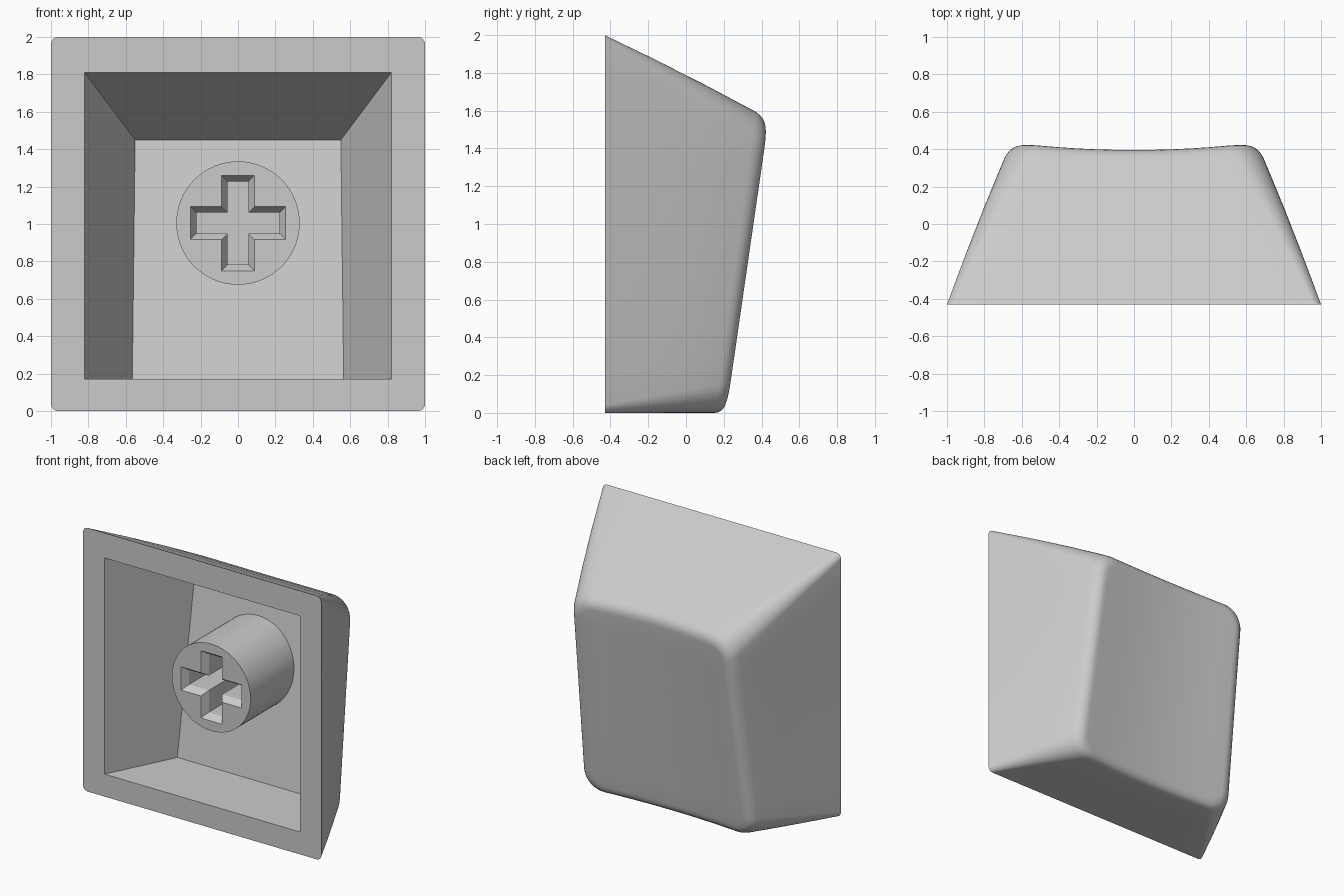
import bpy, bmesh
from math import sin, cos, pi

cube = bpy.data.objects.get("Cube")
if cube:
    bpy.data.objects.remove(cube, do_unlink=True)

FRONT = -0.43        # plane of the open rim
SIDE_STEPS, ARC_STEPS = 10, 8

plastic = bpy.data.materials.new("grey plastic")
plastic.use_nodes = True
grey = (0.6, 0.6, 0.6, 1)
plastic.diffuse_color = grey
plastic.node_tree.nodes["Principled BSDF"].inputs["Base Color"].default_value = grey


def lerp(a, b, t):
    return a + (b - a) * t


def rounded_rect(hw, z0, z1, r):
    """Closed outline in x and z, with subdivided straight sides."""
    corners = [(hw - r, z1 - r), (r - hw, z1 - r), (r - hw, z0 + r), (hw - r, z0 + r)]
    arcs = []
    for k, (cx, cz) in enumerate(corners):
        angles = [(k + i / ARC_STEPS) * pi / 2 for i in range(ARC_STEPS + 1)]
        arcs.append([(cx + r * cos(a), cz + r * sin(a)) for a in angles])
    points = []
    for k, arc in enumerate(arcs):
        end, start = arc[-1], arcs[(k + 1) % 4][0]
        points += arc
        points += [(lerp(end[0], start[0], i / SIDE_STEPS), lerp(end[1], start[1], i / SIDE_STEPS))
                   for i in range(1, SIDE_STEPS)]
    return points


def outer_ring(t, inset=0.0):
    """Outline of the tapered body, t = 0 at the rim and 1 at the dished face."""
    r = max(lerp(0.04, 0.16, t) - inset, 0.03)
    z1 = lerp(2.0, 1.555, t)
    ring = []
    for x, z in rounded_rect(lerp(1.0, 0.66, t) - inset, inset, z1 - inset, r):
        dish = 0.036 * max(0, 1 - (x / 0.62) ** 2)
        y = lerp(FRONT, 0.215 + 0.145 * z - dish, t)
        x *= 1 + 0.068 * t * (1 - z / z1)
        ring.append((x, y, z + 0.5 * dish * t * z / z1))
    return ring


def add_loop(bm, points):
    return [bm.verts.new(p) for p in points]


def bridge(bm, a, b):
    for i in range(len(a)):
        j = (i + 1) % len(a)
        bm.faces.new((a[i], a[j], b[j], b[i]))


def fill_between(bm, *loops):
    """Flat face with a hole between two loops."""
    edges = [bm.edges.get((l[i - 1], l[i])) for l in loops for i in range(len(l))]
    bmesh.ops.triangle_fill(bm, use_beauty=True, use_dissolve=False, edges=edges)


def finish(bm, name):
    bmesh.ops.recalc_face_normals(bm, faces=bm.faces[:])
    mesh = bpy.data.meshes.new(name)
    bm.to_mesh(mesh)
    bm.free()
    mesh.materials.append(plastic)
    obj = bpy.data.objects.new(name, mesh)
    bpy.context.collection.objects.link(obj)
    bpy.ops.object.select_all(action="DESELECT")
    obj.select_set(True)
    bpy.context.view_layer.objects.active = obj
    bpy.ops.object.shade_smooth_by_angle(angle=pi / 6)


# Key shell: tapered walls, soft edge, dished face
bm = bmesh.new()
profile = [(t, 0) for t in (0, 0.3, 0.6)]
profile += [(1 - 0.09 * (1 - s / 6) ** 2, 0.07 * (s / 6) ** 2) for s in range(7)]
profile += [(1, inset) for inset in (0.2, 0.35, 0.5, 0.6)]
rings = [add_loop(bm, outer_ring(*p)) for p in profile]
for a, b in zip(rings, rings[1:]):
    bridge(bm, a, b)
bm.faces.new(rings[-1])

# Key shell: hollow inside with a sloping floor
opening = add_loop(bm, [(x, FRONT, z) for x, z in
                        ((0.82, 1.81), (-0.82, 1.81), (-0.82, 0.17), (0.82, 0.17))])
floor = add_loop(bm, [(0.55, 0.26, 1.45), (-0.55, 0.26, 1.45),
                      (-0.565, 0.08, 0.17), (0.565, 0.08, 0.17)])
bridge(bm, opening, floor)
bm.faces.new(floor)
fill_between(bm, rings[0], opening)
finish(bm, "key_shell")

# Stem: round post with a chamfered cross socket
STEM_Z, STEM_FRONT = 1.005, -0.32


def cross(arm, half, y):
    quarter = [(arm, -half), (arm, half), (half, half)]
    points = []
    for _ in range(4):
        points += [(x, y, z + STEM_Z) for x, z in quarter]
        quarter = [(-z, x) for x, z in quarter]
    return points


def circle(radius, y, n=64):
    return [(radius * cos(2 * pi * i / n), y, STEM_Z + radius * sin(2 * pi * i / n)) for i in range(n)]


bm = bmesh.new()
post_front = add_loop(bm, circle(0.33, STEM_FRONT))
post_back = add_loop(bm, circle(0.33, 0.25))
bridge(bm, post_front, post_back)
bm.faces.new(post_back)
socket = [add_loop(bm, cross(*c)) for c in
          ((0.255, 0.088, STEM_FRONT), (0.222, 0.056, STEM_FRONT + 0.05), (0.222, 0.056, 0.1))]
bridge(bm, socket[0], socket[1])
bridge(bm, socket[1], socket[2])
bm.faces.new(socket[2])
fill_between(bm, post_front, socket[0])
finish(bm, "stem")
